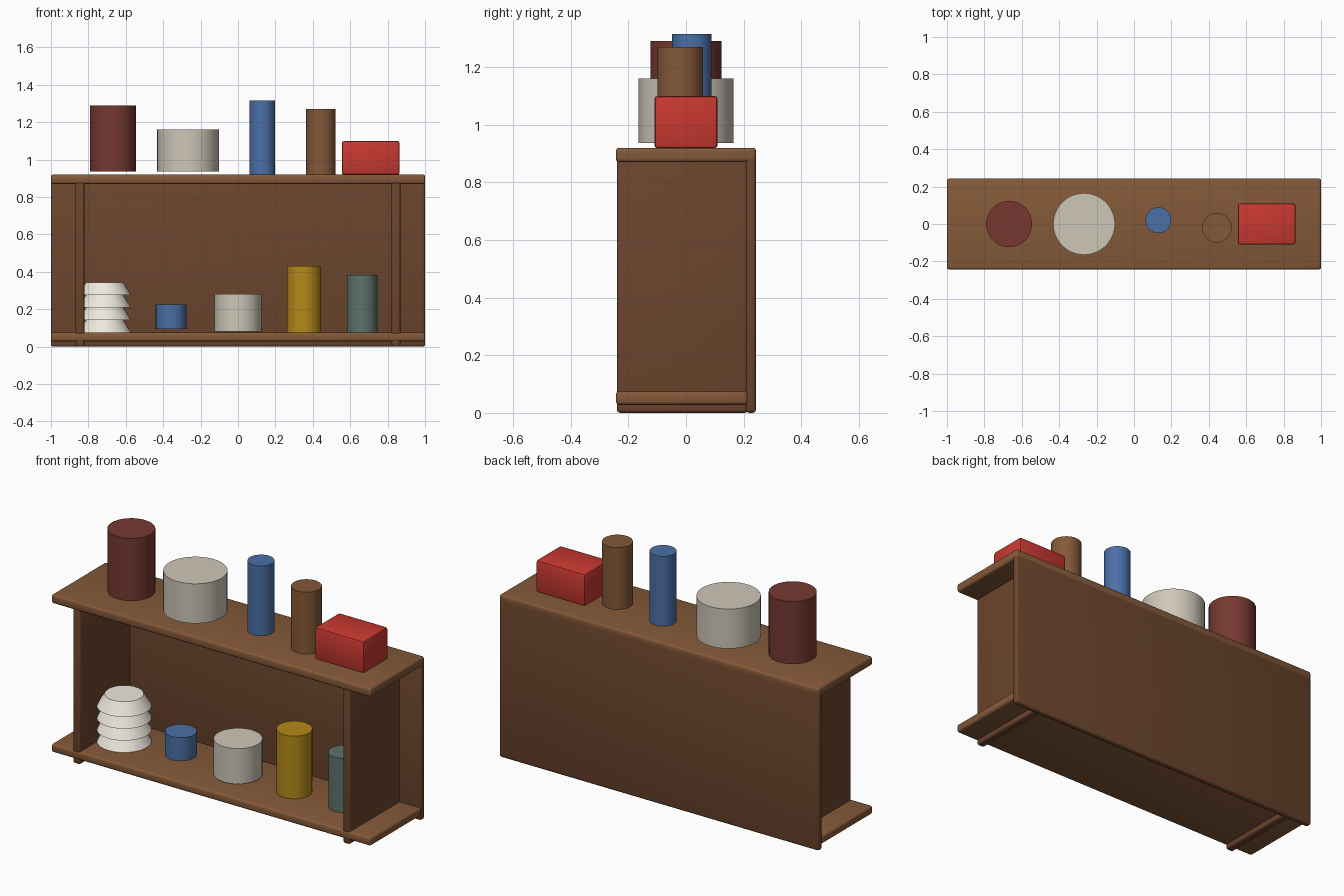
import bpy, bmesh, math

if "Cube" in bpy.data.objects:
    bpy.data.objects.remove(bpy.data.objects["Cube"])

def material(name, rgb):
    m = bpy.data.materials.new(name)
    m.diffuse_color = (*rgb, 1)
    m.use_nodes = True
    m.node_tree.nodes["Principled BSDF"].inputs["Base Color"].default_value = m.diffuse_color
    return m

WOOD = material("wood", (0.23, 0.10, 0.04))
DARK_WOOD = material("dark_wood", (0.15, 0.06, 0.026))
MAROON = material("maroon", (0.18, 0.04, 0.03))
STONE = material("stone", (0.62, 0.57, 0.48))
BLUE = material("blue", (0.07, 0.16, 0.38))
RED = material("red", (0.58, 0.04, 0.03))
CREAM = material("cream", (0.85, 0.81, 0.72))
MUSTARD = material("mustard", (0.46, 0.25, 0.01))
TEAL = material("teal", (0.11, 0.17, 0.15))

def add(name, bm, mat):
    mesh = bpy.data.meshes.new(name)
    bm.to_mesh(mesh)
    bm.free()
    ob = bpy.data.objects.new(name, mesh)
    bpy.context.collection.objects.link(ob)
    mesh.materials.append(mat)
    bpy.ops.object.select_all(action='DESELECT')
    ob.select_set(True)
    bpy.context.view_layer.objects.active = ob
    bpy.ops.object.shade_smooth_by_angle(angle=math.radians(35))
    return ob

def box(name, xs, ys, zs, mat, bevel=0.012, segments=3):
    bm = bmesh.new()
    bmesh.ops.create_cube(bm, size=1)
    for v in bm.verts:
        v.co = [(r[0] + r[1]) / 2 + c * (r[1] - r[0]) for c, r in zip(v.co, (xs, ys, zs))]
    bmesh.ops.bevel(bm, geom=bm.edges[:], offset=bevel, segments=segments,
                    profile=0.5, affect='EDGES')
    return add(name, bm, mat)

def cone(name, x, y, z0, z1, r0, r1, mat):
    bm = bmesh.new()
    bmesh.ops.create_cone(bm, cap_ends=True, segments=48, radius1=r0, radius2=r1, depth=z1 - z0)
    bmesh.ops.translate(bm, verts=bm.verts, vec=(x, y, (z0 + z1) / 2))
    return add(name, bm, mat)

# Shelf carcass
D = 0.243
box("top_board", (-1, 1), (-D, D), (0.87, 0.92), WOOD)
box("bottom_board", (-1, 1), (-D, 0.215), (0.028, 0.075), WOOD)
box("back_panel", (-1, 1), (0.208, D), (0, 0.89), DARK_WOOD)
for side, s in (("left", -1), ("right", 1)):
    box(side + "_side_panel", sorted((s * 0.822, s * 0.868)), (-0.24, 0.215), (0, 0.885), DARK_WOOD)

# Jars: name, x, y, bottom, top, radius, material
for name, x, y, z0, z1, r, mat in (
    ("maroon_jar", -0.668, 0, 0.936, 1.29, 0.123, MAROON),
    ("wide_pot", -0.267, 0, 0.936, 1.16, 0.165, STONE),
    ("blue_bottle", 0.13, 0.02, 0.918, 1.315, 0.069, BLUE),
    ("brown_bottle", 0.443, -0.02, 0.918, 1.27, 0.079, WOOD),
    ("blue_cup", -0.358, 0, 0.093, 0.226, 0.082, BLUE),
    ("pale_pot", 0, 0, 0.08, 0.28, 0.125, STONE),
    ("mustard_jar", 0.353, 0, 0.073, 0.43, 0.092, MUSTARD),
    ("teal_jar", 0.664, 0, 0.073, 0.382, 0.081, TEAL),
):
    cone(name, x, y, z0, z1, r, r, mat)

# Red tin
box("red_tin", (0.556, 0.864), (-0.11, 0.11), (0.918, 1.10), RED, 0.012, 2)

# Stack of upturned bowls
for i in range(4):
    z = 0.075 + i * 0.067
    cone(f"bowl_{i + 1}", -0.713, 0, z, z + 0.067, 0.141, 0.10, CREAM)
